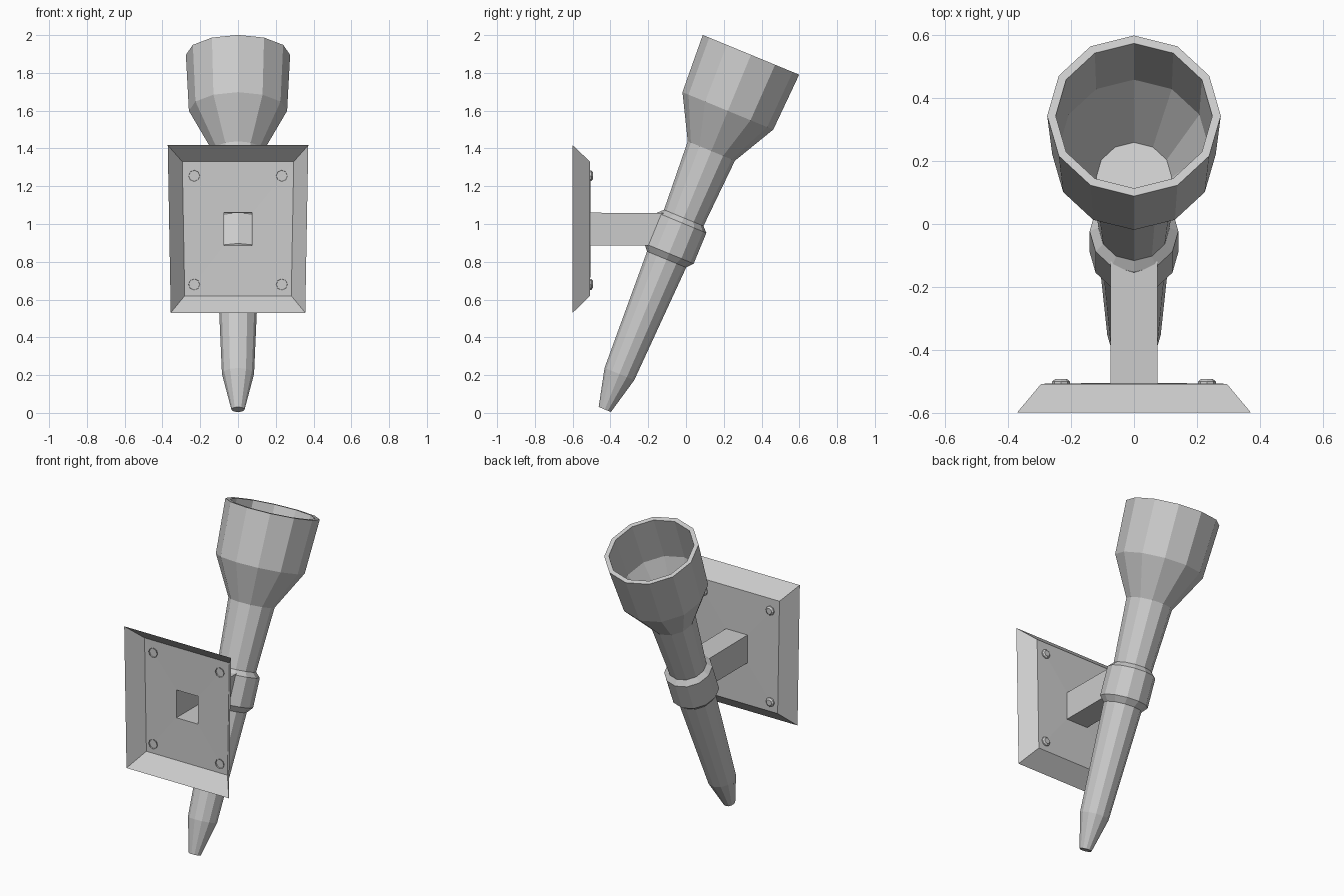
import bpy, math
from mathutils import Matrix, Vector

if "Cube" in bpy.data.objects:
    bpy.data.objects.remove(bpy.data.objects["Cube"], do_unlink=True)

grey = bpy.data.materials.new("plain grey")
grey.use_nodes = True
colour = (0.6, 0.6, 0.6, 1)
grey.diffuse_color = colour
grey.node_tree.nodes["Principled BSDF"].inputs["Base Color"].default_value = colour


def loft(name, loops, cap_start=False, cap_end=False, matrix=None):
    """Join equal-sized loops of points with quads, optionally closing the ends."""
    n = len(loops[0])
    verts = [Vector(p) for loop in loops for p in loop]
    faces = []
    for k in range(len(loops) - 1):
        a, b = k * n, (k + 1) * n
        for i in range(n):
            j = (i + 1) % n
            faces.append((a + i, a + j, b + j, b + i))
    if cap_start:
        faces.append(tuple(reversed(range(n))))
    if cap_end:
        faces.append(tuple(range(len(verts) - n, len(verts))))
    if matrix:
        verts = [matrix @ v for v in verts]
    mesh = bpy.data.meshes.new(name)
    mesh.from_pydata(verts, [], faces)
    mesh.materials.append(grey)
    obj = bpy.data.objects.new(name, mesh)
    bpy.context.collection.objects.link(obj)
    return obj


def ring(radius, height, sides):
    turn = 2 * math.pi / sides
    return [(radius * math.sin(-i * turn), radius * math.cos(i * turn), height)
            for i in range(sides)]


def frame(y, bottom, top, half_bottom, half_top):
    return [(-half_bottom, y, bottom), (-half_top, y, top),
            (half_top, y, top), (half_bottom, y, bottom)]


# Torch: leaning twelve-sided body with collar and hollow cup
lean = Matrix.Translation((0, -0.43, 0.018)) @ Matrix.Rotation(math.radians(-22.4), 4, 'X')
profile = [(0.035, 0), (0.085, 0.203), (0.112, 0.859), (0.141, 0.893),
           (0.141, 1.069), (0.113, 1.097), (0.135, 1.48), (0.26, 1.71),
           (0.276, 2.031), (0.249, 2.031), (0.24, 1.75), (0.12, 1.518)]
loft("torch_body", [ring(r, h, 12) for r, h in profile], True, True, lean)

# Wall plate: open-backed bevelled shell with a hole for the bracket
hole = frame(-0.505, 0.885, 1.06, 0.075, 0.075)
loft("wall_plate", [frame(-0.6, 0.53, 1.417, 0.356, 0.372),
                    frame(-0.508, 0.62, 1.33, 0.282, 0.295), hole])

# Bracket: open square tube ending against the slanted collar
end = [(x, -0.12 if z > 1 else -0.185, z - 0.003 * (z > 1)) for x, y, z in hole]
loft("bracket", [hole, end])

# Four bolt heads on the plate
for side, label_x in ((-1, "right"), (1, "left")):
    for z, label_z in ((0.68, "lower"), (1.255, "upper")):
        place = Matrix.Translation((side * 0.232, -0.515, z)) @ Matrix.Rotation(-math.pi / 2, 4, 'X')
        loft(f"bolt_{label_z}_{label_x}",
             [ring(0.03, 0, 8), ring(0.028, 0.014, 8), ring(0.019, 0.022, 8)],
             False, True, place)
